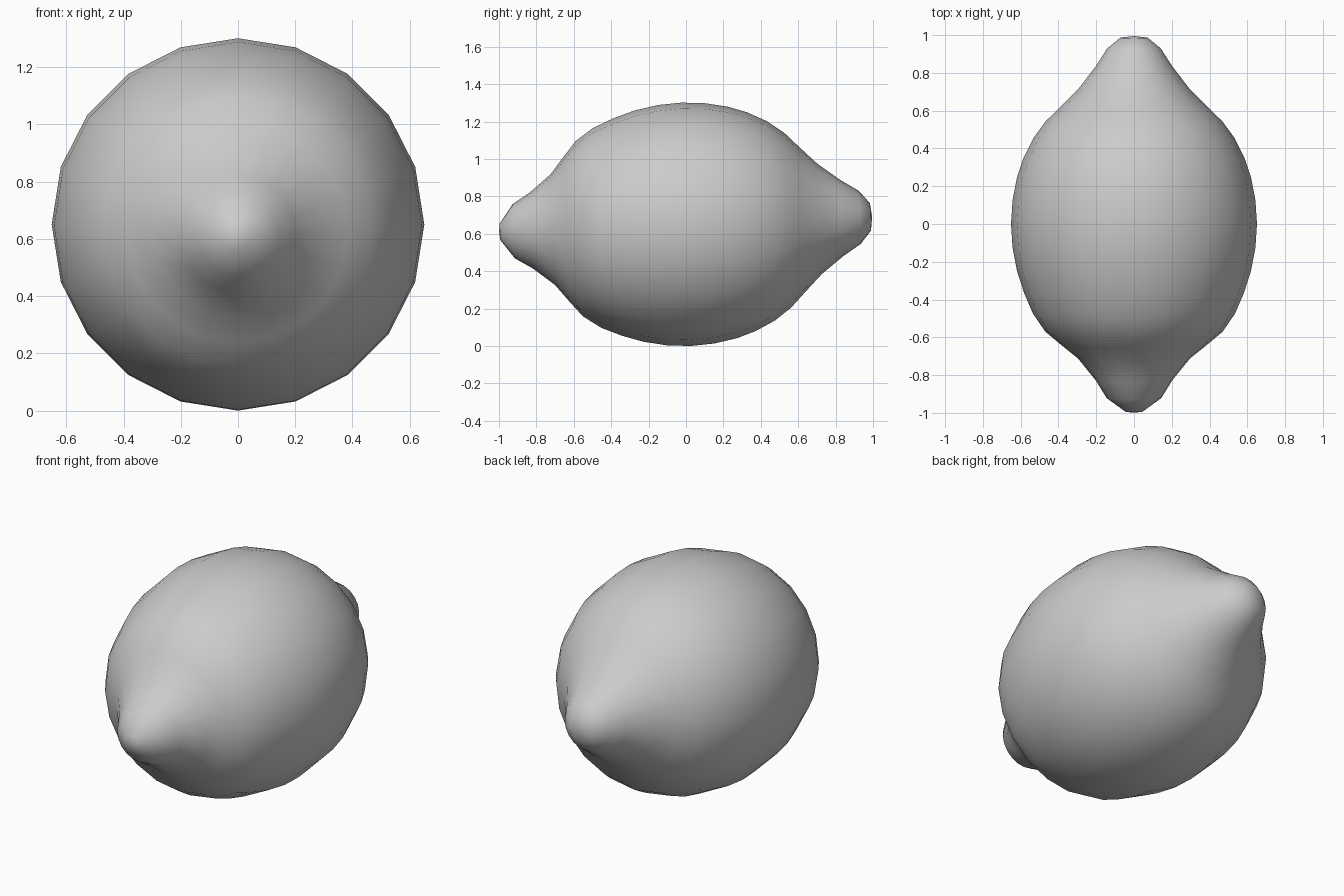
import bpy, bmesh, math
from mathutils import Matrix

if "Cube" in bpy.data.objects:
    bpy.data.objects.remove(bpy.data.objects["Cube"])

# Half profile along the fruit's long axis: (position, radius)
PROFILE = [(-0.995, 0.045), (-0.922, 0.145), (-0.828, 0.203), (-0.712, 0.297),
           (-0.640, 0.387), (-0.570, 0.470), (-0.475, 0.535), (-0.365, 0.582),
           (-0.250, 0.619), (-0.125, 0.643), (0.0, 0.651), (0.125, 0.643),
           (0.250, 0.619), (0.350, 0.585), (0.455, 0.533), (0.545, 0.467),
           (0.615, 0.395), (0.715, 0.295), (0.835, 0.203), (0.930, 0.142),
           (0.987, 0.073)]
SIDES = 20

# Lathed lemon body with a nub at both ends
bm = bmesh.new()
rings = []
for y, r in PROFILE:
    rings.append([bm.verts.new((r * math.sin(i * math.tau / SIDES), y,
                                r * math.cos(i * math.tau / SIDES)))
                  for i in range(SIDES)])
for a, b in zip(rings, rings[1:]):
    for i in range(SIDES):
        j = (i + 1) % SIDES
        bm.faces.new((a[i], a[j], b[j], b[i]))

# Closed tips
for ring, y in ((rings[0], -1.0), (rings[-1], 0.996)):
    pole = bm.verts.new((0, y, 0))
    for i in range(SIDES):
        bm.faces.new((ring[i], ring[(i + 1) % SIDES], pole))
bmesh.ops.recalc_face_normals(bm, faces=bm.faces)

# Slight tilt, resting on the ground
bm.transform(Matrix.Rotation(math.radians(2.3), 4, 'X'))
low = min(v.co.z for v in bm.verts)
bm.transform(Matrix.Translation((0, 0, -low)))
for f in bm.faces:
    f.smooth = True

mesh = bpy.data.meshes.new("lemon")
bm.to_mesh(mesh)
bm.free()
bpy.context.collection.objects.link(bpy.data.objects.new("lemon", mesh))
